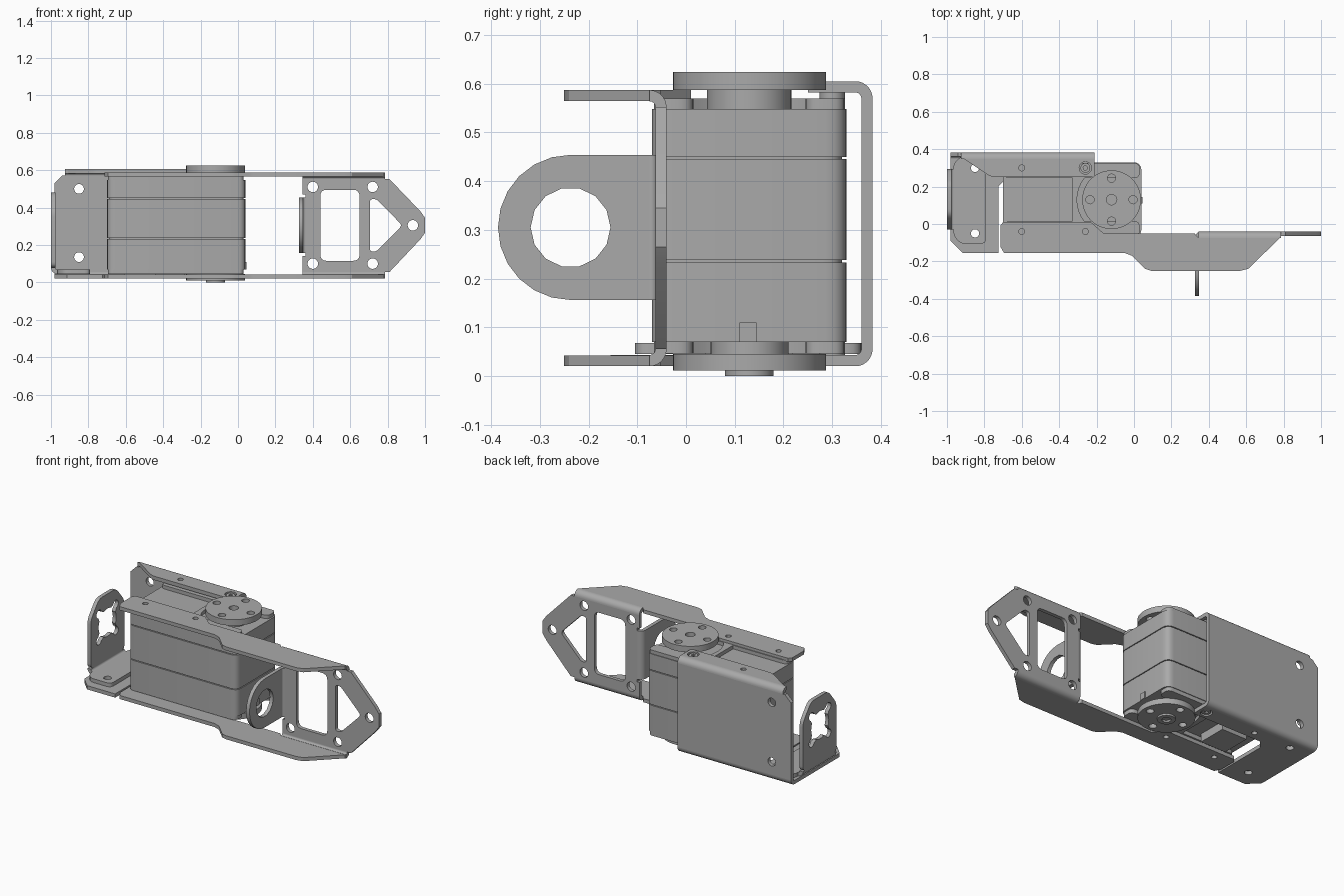
import bpy
from math import pi, cos, sin, radians
from mathutils import Matrix, Vector

cube = bpy.data.objects.get("Cube")
if cube:
    bpy.data.objects.remove(cube)

grey = bpy.data.materials.new("brushed grey")
grey.use_nodes = True
tone = (0.40, 0.40, 0.40, 1)
grey.diffuse_color = tone
grey.node_tree.nodes["Principled BSDF"].inputs["Base Color"].default_value = tone

# Drawing planes: each turns local (u, v, w) into world axes
PLANES = {
    "XY": Matrix(((1, 0, 0, 0), (0, 1, 0, 0), (0, 0, 1, 0), (0, 0, 0, 1))),
    "XZ": Matrix(((1, 0, 0, 0), (0, 0, -1, 0), (0, 1, 0, 0), (0, 0, 0, 1))),
    "YZ": Matrix(((0, 0, 1, 0), (1, 0, 0, 0), (0, 1, 0, 0), (0, 0, 0, 1))),
}


def arc(cx, cy, r, a0, a1, n=8):
    steps = [radians(a0 + (a1 - a0) * i / n) for i in range(n + 1)]
    return [(cx + r * cos(a), cy + r * sin(a)) for a in steps]


def circle(cx, cy, r, n=24):
    return arc(cx, cy, r, 0, 360, n)[:-1]


def rect(x0, x1, y0, y1):
    return [(x0, y0), (x1, y0), (x1, y1), (x0, y1)]


def fillet(points, r, n=4):
    """Round every corner of a polygon."""
    out = []
    for i, p in enumerate(points):
        p, a, b = Vector(p), Vector(points[i - 1]), Vector(points[(i + 1) % len(points)])
        d = min(r, (a - p).length * 0.45, (b - p).length * 0.45)
        s, e = p + (a - p).normalized() * d, p + (b - p).normalized() * d
        for k in range(n + 1):
            t = k / n
            out.append(tuple(s * (1 - t) ** 2 + p * 2 * t * (1 - t) + e * t ** 2))
    return out


def plate(name, plane, lo, hi, outline, holes=()):
    """Extrude an outline with holes between lo and hi on the plane's normal."""
    curve = bpy.data.curves.new(name, "CURVE")
    curve.dimensions = "2D"
    curve.fill_mode = "BOTH"
    curve.extrude = (hi - lo) / 2
    for loop in [outline, *holes]:
        spline = curve.splines.new("POLY")
        spline.points.add(len(loop) - 1)
        for point, (u, v) in zip(spline.points, loop):
            point.co = (u, v, 0, 1)
        spline.use_cyclic_u = True
    obj = bpy.data.objects.new(name, curve)
    bpy.context.collection.objects.link(obj)
    mid = (lo + hi) / 2 * (-1 if plane == "XZ" else 1)
    obj.matrix_world = PLANES[plane] @ Matrix.Translation((0, 0, mid))
    bpy.ops.object.select_all(action="DESELECT")
    obj.select_set(True)
    bpy.context.view_layer.objects.active = obj
    bpy.ops.object.convert(target="MESH")
    obj = bpy.context.object
    obj.data.materials.clear()
    obj.data.materials.append(grey)
    bpy.ops.object.shade_smooth_by_angle(angle=radians(30))
    return obj


OUTER, INNER = 0.035, 0.012


def bend(name, plane, lo, hi, cu, cv, a0):
    """Quarter-round sheet metal fold."""
    ring = arc(cu, cv, OUTER, a0, a0 + 90) + arc(cu, cv, INNER, a0 + 90, a0)
    plate(name, plane, lo, hi, ring)


HX, HY = -0.12, 0.13      # output axis
BACK, FRONT = 0.30, -0.04  # screw rows

# Servo case: three stacked shells with thin seams
case = fillet(rect(-0.70, 0.04, -0.07, 0.33), 0.045)
core = fillet(rect(-0.69, 0.03, -0.06, 0.32), 0.04)
plate("case_core", "XY", 0.08, 0.54, core)
for name, lo, hi in (("case_lower", 0.07, 0.233), ("case_middle", 0.238, 0.445),
                     ("case_upper", 0.45, 0.548)):
    plate(name, "XY", lo, hi, case)
plate("case_latch", "YZ", 0.035, 0.046, rect(0.11, 0.145, 0.07, 0.11))

# Raised rails and pocket wall on both ends of the case
collar = [(-0.33, 0.25), (-0.33, 0.01)] + arc(HX, HY, 0.185, 220, 140)
for end, lo, hi in (("top", 0.547, 0.57), ("bottom", 0.046, 0.071)):
    for side, y0, y1 in (("front", -0.066, 0.015), ("back", 0.245, 0.326)):
        plate(f"{end}_{side}_rail", "XY", lo, hi, fillet(rect(-0.695, 0.03, y0, y1), 0.03))
    plate(f"{end}_collar", "XY", lo, hi, collar)
plate("cable_cover", "XY", 0.02, 0.071, rect(-0.61, -0.44, 0.04, 0.22))

# Output horns
ring_holes = [circle(HX + 0.115 * cos(i * pi / 2), HY + 0.115 * sin(i * pi / 2), 0.022, 16)
              for i in range(4)]
horn_holes = ring_holes + [circle(HX, HY, 0.028, 16)]
plate("top_horn", "XY", 0.587, 0.624, circle(HX, HY, 0.157, 48), horn_holes)
plate("top_hub", "XY", 0.547, 0.588, circle(HX, HY, 0.087, 32))
plate("bottom_horn", "XY", 0.011, 0.045, circle(HX, HY, 0.157, 48), ring_holes)
plate("bottom_hub", "XY", 0.044, 0.071, circle(HX, HY, 0.08, 32))
plate("bottom_boss", "XY", 0.0, 0.012, circle(HX, HY, 0.05, 32), [circle(HX, HY, 0.025, 16)])

# Front bracket: two long arms folded off a pierced end plate
arm = ([(-0.715, -0.12), (-0.695, -0.155), (-0.05, -0.155), (-0.01, -0.17), (0.06, -0.24),
        (0.09, -0.25), (0.57, -0.25), (0.61, -0.24), (0.78, -0.075), (0.345, -0.075),
        (0.325, -0.052), (-0.16, -0.052), (-0.23, 0.01), (-0.70, 0.01), (-0.715, -0.01)])
arm_holes = [circle(x, FRONT, 0.016, 16) for x in (-0.60, -0.26)]
plate("top_arm", "XY", 0.565, 0.587, arm, arm_holes)
plate("bottom_arm", "XY", 0.02, 0.042, arm, arm_holes)
bend("top_arm_fold", "YZ", 0.345, 0.785, -0.075, 0.552, 0)
bend("bottom_arm_fold", "YZ", 0.345, 0.785, -0.075, 0.055, 270)

nose = [(0.345, 0.055), (0.81, 0.055), (0.975, 0.23), (1.0, 0.265), (1.0, 0.345),
        (0.975, 0.38), (0.81, 0.552), (0.345, 0.552), (0.345, 0.47), (0.36, 0.47),
        (0.36, 0.14), (0.345, 0.14)]
window = fillet(rect(0.44, 0.65, 0.115, 0.495), 0.035)
triangle = fillet([(0.705, 0.165), (0.74, 0.165), (0.878, 0.305), (0.74, 0.445),
                   (0.705, 0.445)], 0.02)
nose_holes = [circle(x, z, 0.028) for x in (0.40, 0.72) for z in (0.10, 0.51)]
nose_holes += [circle(0.935, 0.305, 0.028), window, triangle]
plate("end_plate", "XZ", -0.063, -0.04, nose, nose_holes)

# Ring tab folded forward from the end plate
tab = arc(-0.237, 0.305, 0.149, 90, 270, 12) + [(-0.075, 0.156), (-0.075, 0.454)]
plate("ring_tab", "YZ", 0.325, 0.348, tab, [circle(-0.237, 0.305, 0.082, 14)])
bend("ring_tab_fold", "XY", 0.156, 0.454, 0.36, -0.075, 90)

# Rear bracket: back plate, narrow top flange and wide bottom plate
wall = [(-0.98, 0.055), (-0.21, 0.055), (-0.21, 0.57), (-0.94, 0.57), (-0.98, 0.53)]
plate("back_wall", "XZ", 0.36, 0.383, wall, [circle(-0.85, z, 0.026) for z in (0.135, 0.50)])
bend("back_top_fold", "YZ", -0.925, -0.21, 0.348, 0.57, 0)
bend("back_bottom_fold", "YZ", -0.98, -0.21, 0.348, 0.055, 270)
row = [circle(-0.60, BACK, 0.016, 16), circle(-0.26, BACK, 0.033, 20)]
flange = [(-0.91, 0.348), (-0.78, 0.262), (-0.75, 0.25), (-0.21, 0.25), (-0.21, 0.348)]
plate("back_top_flange", "XY", 0.582, 0.605, flange, row)
base = [(-0.98, 0.348), (-0.98, -0.09), (-0.915, -0.155), (-0.725, -0.155), (-0.725, 0.20),
        (-0.68, 0.25), (-0.21, 0.25), (-0.21, 0.348)]
mount_holes = [circle(-0.85, y, 0.022) for y in (-0.05, 0.30)]
plate("bottom_plate", "XY", 0.02, 0.043, base, row + mount_holes)
for name, lo, hi in (("top_screw", 0.57, 0.60), ("bottom_screw", 0.024, 0.046)):
    plate(name, "XY", lo, hi, circle(-0.26, BACK, 0.026, 20), [circle(-0.26, BACK, 0.012, 6)])

# Small angle bracket with a lobed opening
foot = fillet([(-0.966, -0.06), (-0.93, -0.105), (-0.79, -0.105), (-0.79, 0.36),
               (-0.93, 0.36), (-0.966, 0.32)], 0.03)
plate("angle_foot", "XY", 0.045, 0.068, foot, mount_holes)
upright = fillet([(-0.03, 0.08), (0.295, 0.08), (0.295, 0.38), (0.215, 0.48),
                  (0.05, 0.48), (-0.03, 0.38)], 0.03)
lobed = []
for k in range(4):
    a = 45 + 90 * k
    lobed += arc(HY + 0.115 * cos(radians(a)), 0.305 + 0.115 * sin(radians(a)),
                 0.025, a - 120, a + 120)
    lobed += arc(HY, 0.305, 0.085, a + 20, a + 70, 6)
plate("angle_upright", "YZ", -1.0, -0.977, upright, [lobed])
bend("angle_fold", "XZ", -0.03, 0.295, -0.965, 0.08, 180)
